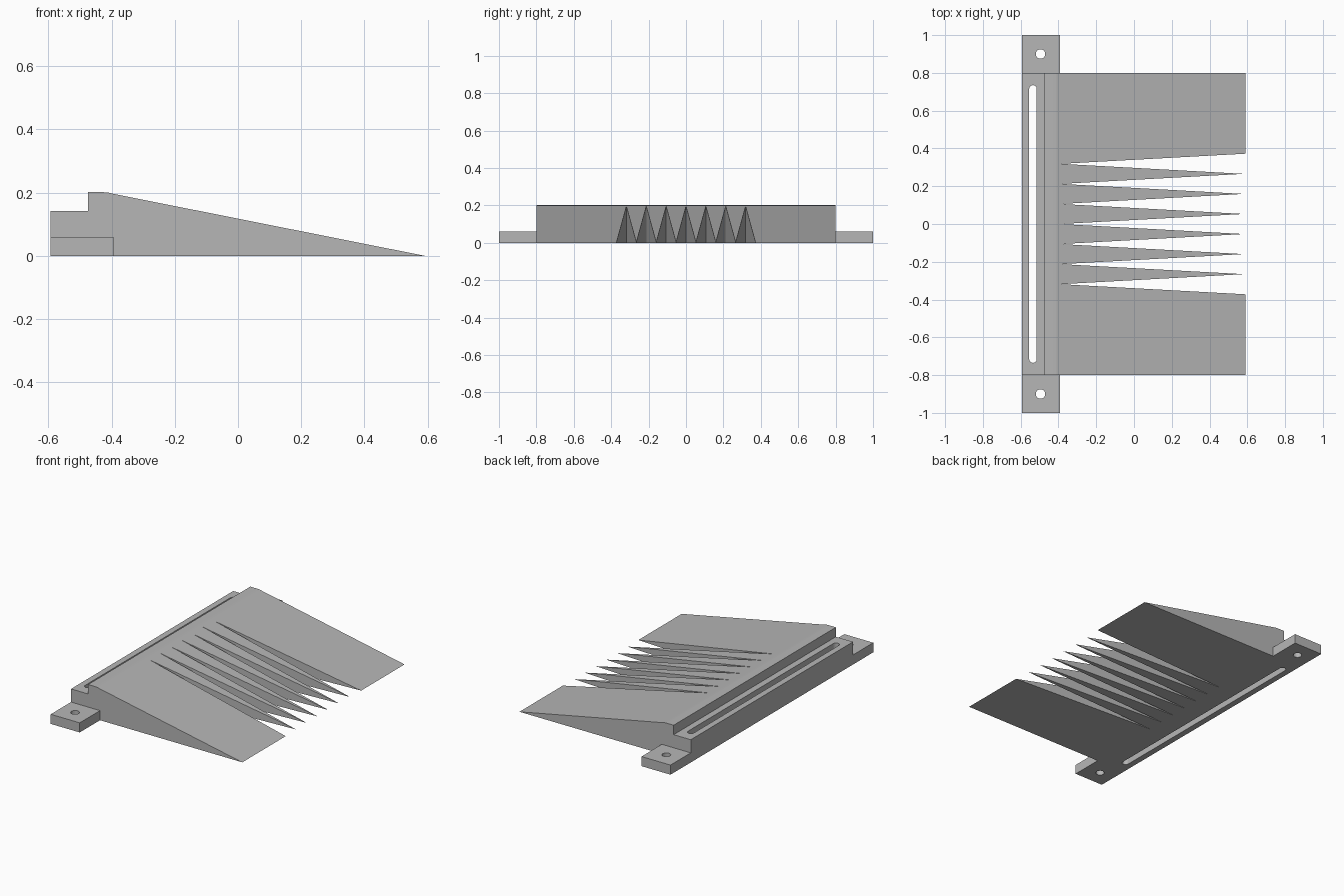
import bpy, math
from mathutils import Vector

cube = bpy.data.objects.get("Cube")
if cube:
    bpy.data.objects.remove(cube)

GREY = (0.47, 0.47, 0.47, 1)
mat = bpy.data.materials.new("plain grey")
mat.use_nodes = True
mat.diffuse_color = GREY
mat.node_tree.nodes["Principled BSDF"].inputs["Base Color"].default_value = GREY


def prism(name, base, offset):
    """Extrude a closed 3D outline along an offset into a solid."""
    n = len(base)
    verts = [Vector(p) for p in base] + [Vector(p) + Vector(offset) for p in base]
    faces = [list(range(n))[::-1], list(range(n, 2 * n))]
    faces += [[i, (i + 1) % n, n + (i + 1) % n, n + i] for i in range(n)]
    mesh = bpy.data.meshes.new(name)
    mesh.from_pydata(verts, [], faces)
    mesh.materials.append(mat)
    ob = bpy.data.objects.new(name, mesh)
    bpy.context.scene.collection.objects.link(ob)
    # Make the normals face outward
    import bmesh
    bm = bmesh.new()
    bm.from_mesh(mesh)
    bmesh.ops.recalc_face_normals(bm, faces=bm.faces)
    bm.to_mesh(mesh)
    bm.free()
    return ob


def upright(name, outline, z, height):
    return prism(name, [(x, y, z) for x, y in outline], (0, 0, height))


def stadium(cx, cy, r, half, steps=12):
    """Circle whose two halves are pulled apart along y."""
    pts = []
    for side in (0, 1):
        for i in range(steps + 1 if half else steps):
            a = math.pi * (side + i / steps)
            pts.append((cx + r * math.cos(a), cy + r * math.sin(a) + (-half if side else half)))
    return pts


def combine(target, other, operation):
    mod = target.modifiers.new(operation.lower(), 'BOOLEAN')
    mod.operation = operation
    mod.solver = 'EXACT'
    mod.object = other
    bpy.context.view_layer.objects.active = target
    bpy.ops.object.modifier_apply(modifier=mod.name)
    bpy.data.objects.remove(other)


BACK, FRONT, WIDTH = -0.593, 0.59, 0.8

# Ramp body: stepped at the back, sloping to a thin edge
profile = [(BACK, 0), (BACK, 0.142), (-0.475, 0.142), (-0.475, 0.201),
           (-0.425, 0.201), (-0.41, 0.2), (-0.395, 0.196), (FRONT, 0)]
ramp = prism("comb_ramp", [(x, -WIDTH, z) for x, z in profile], (0, 2 * WIDTH, 0))

# Mounting ears, joined to both ends and drilled
for s in (-1, 1):
    ear = upright("ear", [(BACK, s * 0.76), (-0.393, s * 0.76),
                          (-0.393, s), (BACK, s)], 0, 0.06)
    combine(ramp, ear, 'UNION')
    hole = upright("screw_hole", stadium(-0.495, s * 0.9, 0.025, 0), -0.1, 0.4)
    combine(ramp, hole, 'DIFFERENCE')

# Long slot through the back ledge
slot = upright("slot", stadium(-0.535, 0, 0.02, 0.715), -0.1, 0.4)
combine(ramp, slot, 'DIFFERENCE')

# Seven tapered notches leave six pointed teeth
NOTCHES, PITCH, APEX, TIP, OUT = 7, 0.1062, -0.39, 0.582, 0.7
spread = PITCH / 2 / (TIP - APEX) * (OUT - APEX)
edge = PITCH * (NOTCHES - 1) / 2
comb = [(OUT, -edge - spread)]
for i in range(NOTCHES):
    y = -edge + i * PITCH
    comb.append((APEX, y))
    if i < NOTCHES - 1:
        comb.append((TIP, y + PITCH / 2))
comb.append((OUT, edge + spread))
combine(ramp, upright("notches", comb, -0.1, 0.5), 'DIFFERENCE')
